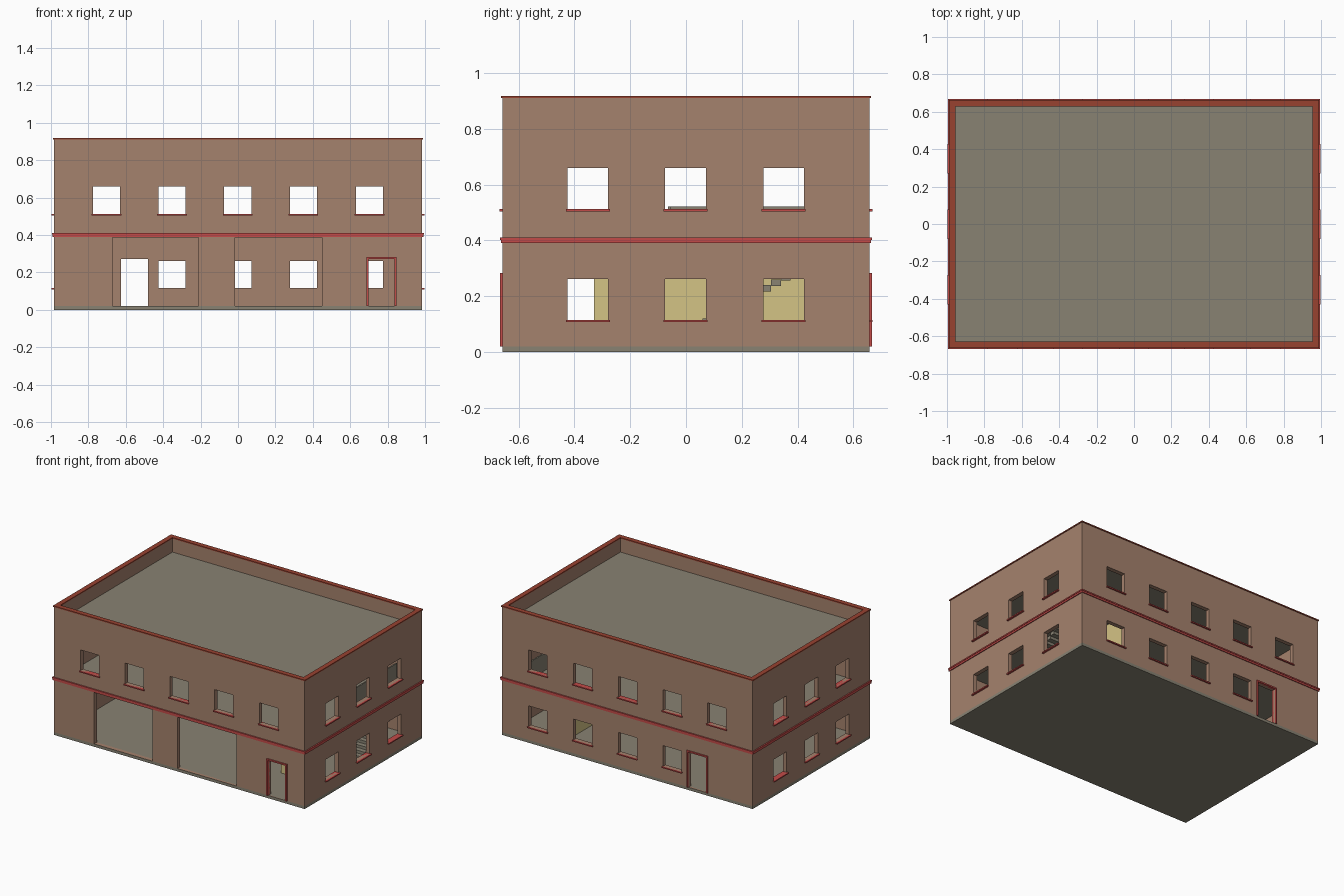
import bpy, bmesh
from mathutils import Vector

if "Cube" in bpy.data.objects:
    bpy.data.objects.remove(bpy.data.objects["Cube"])


def material(name, rgb):
    m = bpy.data.materials.new(name)
    m.use_nodes = True
    m.diffuse_color = (*rgb, 1)
    m.node_tree.nodes["Principled BSDF"].inputs["Base Color"].default_value = (*rgb, 1)
    return m


BRICK = material("brown wall", (.376, .223, .153))
STONE = material("olive concrete", (.246, .223, .171))
KHAKI = material("khaki partition", (.658, .546, .235))
RED = material("red trim", (.546, .07, .065))
COPING = material("rust coping", (.314, .054, .03))


def boxes(name, mat, spans):
    """One object made of boxes, each given as x0, x1, y0, y1, z0, z1."""
    bm = bmesh.new()
    for x0, x1, y0, y1, z0, z1 in spans:
        lo, hi = Vector((x0, y0, z0)), Vector((x1, y1, z1))
        made = bmesh.ops.create_cube(bm, size=1)
        for v in made["verts"]:
            v.co = (lo + hi) / 2 + v.co * (hi - lo)
    return finish(name, mat, bm)


def ring(name, mat, ox, oy, ix, iy, z0, z1):
    """Rectangular ring: outer half sizes, inner half sizes and heights."""
    bm = bmesh.new()
    signs = [(-1, -1), (1, -1), (1, 1), (-1, 1)]
    loops = [[bm.verts.new((sx * a, sy * b, z)) for sx, sy in signs]
             for a, b, z in ((ox, oy, z0), (ox, oy, z1), (ix, iy, z1), (ix, iy, z0))]
    for k in range(4):
        p, q = loops[k], loops[(k + 1) % 4]
        for i in range(4):
            j = (i + 1) % 4
            bm.faces.new((p[i], p[j], q[j], q[i]))
    bmesh.ops.recalc_face_normals(bm, faces=bm.faces)
    return finish(name, mat, bm)


def finish(name, mat, bm):
    mesh = bpy.data.meshes.new(name)
    bm.to_mesh(mesh)
    bm.free()
    mesh.materials.append(mat)
    obj = bpy.data.objects.new(name, mesh)
    bpy.context.collection.objects.link(obj)
    return obj


# Main sizes
X, Y, IX, IY = .985, .658, .955, .628
BASE, FLOOR, ROOF, TOP = .02, .40, .815, .91
HALF, WIN_H = .073, .147
LOW, HIGH = .115, .512
COLS = [-.703, -.353, -.002, .35, .703]
ROWS = [-.352, -.002, .35]

# Collect openings, sills and door frames
holes, sills, frames = [], [], []


def end_window(side, y, z):
    x0, x1 = sorted((side * .9, side * 1.1))
    holes.append((x0, x1, y - HALF, y + HALF, z, z + WIN_H))
    x0, x1 = sorted((side * IX, side * .998))
    sills.append((x0, x1, y - HALF - .006, y + HALF + .006, z - .008, z))


def long_window(side, x, z):
    y0, y1 = sorted((side * .55, side * .75))
    holes.append((x - HALF, x + HALF, y0, y1, z, z + WIN_H))
    y0, y1 = sorted((side * IY, side * .668))
    sills.append((x - HALF - .006, x + HALF + .006, y0, y1, z - .008, z))


def opening(side, x0, x1, z1):
    y0, y1 = sorted((side * .55, side * .75))
    holes.append((x0, x1, y0, y1, BASE, z1))


def door(side, x0, x1):
    top, w = .272, .01
    opening(side, x0, x1, top)
    y0, y1 = sorted((side * (IY + .005), side * .667))
    frames.append((x0 - w, x0, y0, y1, BASE, top + w))
    frames.append((x1, x1 + w, y0, y1, BASE, top + w))
    frames.append((x0, x1, y0, y1, top, top + w))


for side in (-1, 1):
    for y in ROWS:
        end_window(side, y, LOW)
        end_window(side, y, HIGH)
    for x in COLS:
        long_window(side, x, HIGH)
for x in COLS[1:]:
    long_window(1, x, LOW)
door(1, -.625, -.48)
door(-1, .698, .838)
opening(-1, -.67, -.21, .385)
opening(-1, -.015, .45, .385)

# Outer walls with the openings cut through
walls = ring("outer_walls", BRICK, X, Y, IX, IY, BASE, TOP)
cutter = boxes("opening_cutter", BRICK, holes)
cutter.hide_render = True
cut = walls.modifiers.new("openings", "BOOLEAN")
cut.operation, cut.solver, cut.object = "DIFFERENCE", "EXACT", cutter
bpy.context.view_layer.objects.active = walls
bpy.ops.object.modifier_apply(modifier=cut.name)
bpy.data.objects.remove(cutter)

# Trim
boxes("window_sills", RED, sills)
boxes("door_frames", RED, frames)
ring("floor_band_lower", RED, X + .006, Y + .006, X - .01, Y - .01, .39, .402)
ring("floor_band_upper", RED, X + .009, Y + .009, X - .01, Y - .01, .402, .411)
ring("parapet_coping", COPING, X + .005, Y + .005, IX, IY, TOP, .918)

# Slabs, with a stairwell left open in the upper floor
WELL_X, WELL_Y0, WELL_Y1 = .84, -.065, .585
boxes("ground_slab", STONE, [(-X, X, -Y, Y, 0, BASE)])
boxes("roof_slab", STONE, [(-IX, IX, -IY, IY, ROOF - .02, ROOF)])
boxes("upper_floor", STONE, [
    (-IX, WELL_X, -IY, IY, .385, FLOOR),
    (WELL_X, IX, -IY, WELL_Y0, .385, FLOOR),
    (WELL_X, IX, WELL_Y1, IY, .385, FLOOR)])

# Partition, staircase and stairwell guard
boxes("partition_wall", KHAKI, [(.57, .6, -.33, IY, BASE, .385)])
TREAD, RISE = .035, .02
boxes("stair_treads", STONE, [
    (.848, IX, -.08 + TREAD * i, -.08 + TREAD * (i + 1),
     max(BASE, RISE * (i + 2) - .024), RISE * (i + 2)) for i in range(19)])
boxes("stairwell_guard", STONE, [
    (WELL_X - .01, WELL_X, WELL_Y0, WELL_Y1, FLOOR, .522),
    (WELL_X, IX, WELL_Y0, WELL_Y0 + .01, FLOOR, .522)])
